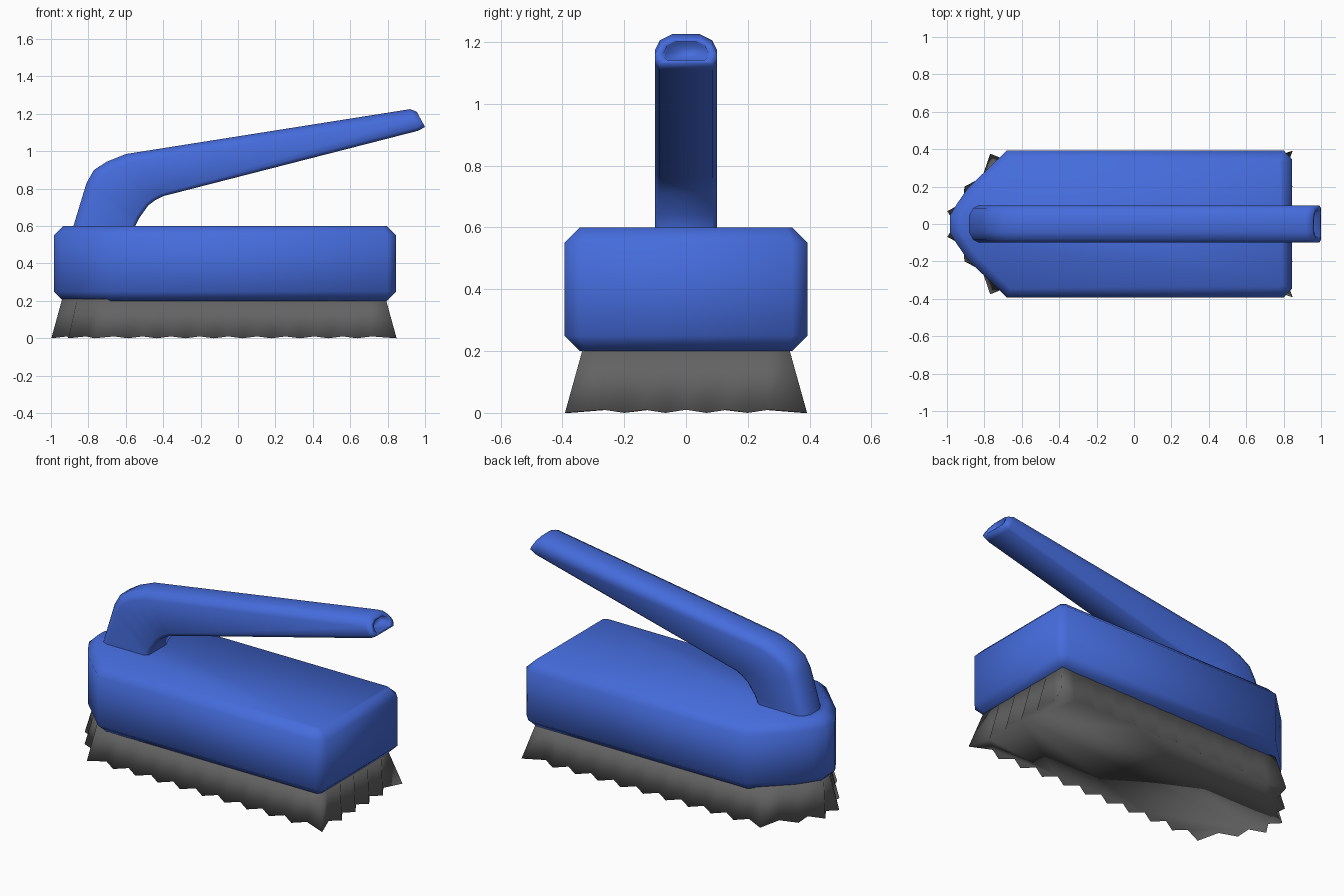
import bpy
import bmesh
from mathutils import Vector

cube = bpy.data.objects.get("Cube")
if cube:
    bpy.data.objects.remove(cube)


def make_material(name, colour):
    mat = bpy.data.materials.new(name)
    mat.use_nodes = True
    mat.diffuse_color = (*colour, 1)
    mat.node_tree.nodes["Principled BSDF"].inputs["Base Color"].default_value = (*colour, 1)
    return mat


blue = make_material("blue plastic", (0.06, 0.15, 0.72))
grey = make_material("grey bristle", (0.125, 0.125, 0.125))


def mirror_outline(half):
    """Close a half outline (y >= 0, counter-clockwise) across the x axis."""
    return [Vector(p) for p in half] + [Vector((x, -y)) for x, y in reversed(half)]


def offset_dirs(outline):
    """Mitred outward direction at every outline point."""
    dirs = []
    for i, p in enumerate(outline):
        a = (p - outline[i - 1]).normalized()
        b = (outline[(i + 1) % len(outline)] - p).normalized()
        na, nb = Vector((a.y, -a.x)), Vector((b.y, -b.x))
        dirs.append((na + nb) / (1 + na.dot(nb)))
    return dirs


def loft(name, rings, mat):
    """Skin a list of equal rings, cap both ends and shade smooth."""
    bm = bmesh.new()
    loops = [[bm.verts.new(p) for p in ring] for ring in rings]
    n = len(loops[0])
    for lo, hi in zip(loops, loops[1:]):
        for i in range(n):
            j = (i + 1) % n
            bm.faces.new((lo[i], lo[j], hi[j], hi[i]))
    bm.faces.new(loops[0][::-1])
    bm.faces.new(loops[-1])
    bmesh.ops.recalc_face_normals(bm, faces=bm.faces)
    for f in bm.faces:
        f.smooth = True
    mesh = bpy.data.meshes.new(name)
    bm.to_mesh(mesh)
    bm.free()
    mesh.materials.append(mat)
    obj = bpy.data.objects.new(name, mesh)
    bpy.context.collection.objects.link(obj)
    return obj


# Brush body: pointed plan with chamfered top and bottom rims
plan = mirror_outline([(0.845, 0.345), (0.8, 0.393), (-0.68, 0.393),
                       (-0.89, 0.19), (-0.945, 0.11), (-0.985, 0.045)])
dirs = offset_dirs(plan)
rings = []
for inset, z in ((0.05, 0.2), (0, 0.25), (0, 0.55), (0.05, 0.6)):
    rings.append([(*(p - d * inset), z) for p, d in zip(plan, dirs)])
loft("brush_body", rings, blue)

# Bristles: flared skirt whose lower edge is pleated into points
base = mirror_outline([(0.79, 0.333), (-0.74, 0.318), (-0.86, 0.165), (-0.94, 0.05)])
teeth = (10, 1, 1, 1, 1, 1, 10, 5)
top = []
for i, count in enumerate(teeth):
    a, b = base[i], base[(i + 1) % len(base)]
    top += [a.lerp(b, k / (2 * count)) for k in range(2 * count)]
hem = []
for i, (p, d) in enumerate(zip(top, offset_dirs(top))):
    tip = i % 2 == 0
    hem.append((*(p + d * (0.058 if tip else 0.015)), 0 if tip else 0.01))
loft("bristles", [hem, [(*p, 0.21) for p in top]], grey)

# Handle: rounded section swept through pairs of outer and inner edge points
stations = [((-0.89, 0.57), (-0.55, 0.57)), ((-0.88, 0.6), (-0.55, 0.6)),
            ((-0.81, 0.83), (-0.53, 0.64)), ((-0.77, 0.9), (-0.48, 0.71)),
            ((-0.7, 0.945), (-0.44, 0.74)), ((-0.6, 0.985), (-0.4, 0.76)),
            ((0.92, 1.225), (0.965, 1.11)), ((0.955, 1.212), (1.0, 1.13))]
rings = []
for outer, inner in stations:
    o, i = Vector(outer), Vector(inner)
    span = (i - o).length
    step = (i - o) / span
    half = [(0.045, 0), (0.085, 0.022), (0.1, 0.055), (0.1, span - 0.02), (0.085, span)]
    section = half + [(-y, t) for y, t in reversed(half)]
    rings.append([((o + step * t).x, y, (o + step * t).y) for y, t in section])


# Recess in the free end of the handle
def end_ring(scale, shift):
    centre = sum((Vector(p) for p in rings[7]), Vector()) / len(rings[7])
    return [centre + (Vector(p) - centre) * scale + Vector((shift, 0, 0)) for p in rings[7]]


rings += [end_ring(0.72, 0), end_ring(0.66, -0.05)]
loft("handle", rings, blue)
